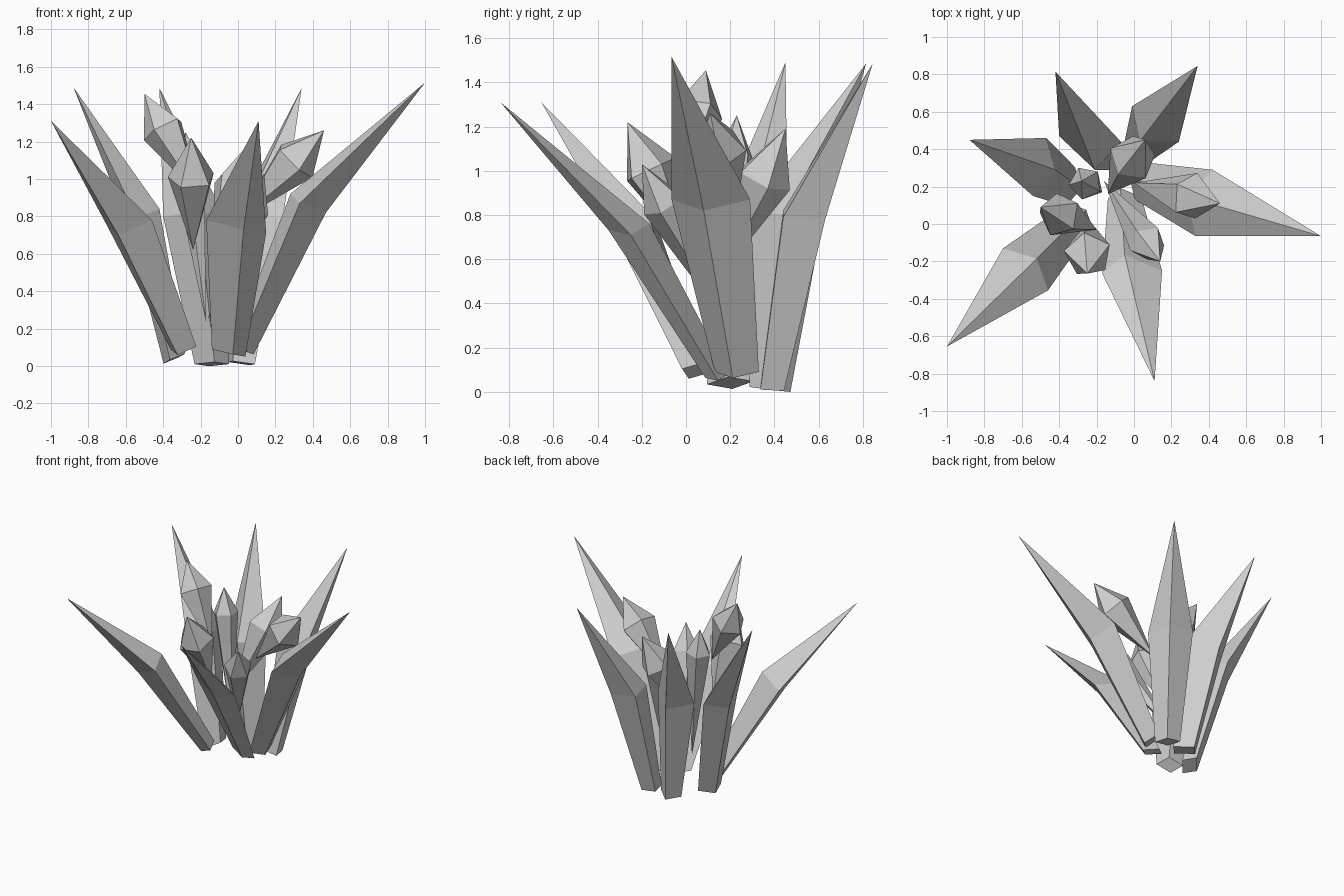
import bpy
import bmesh
from math import cos, sin, tau
from mathutils import Vector

cube = bpy.data.objects.get("Cube")
if cube:
    bpy.data.objects.remove(cube)

grey = bpy.data.materials.new("plain_grey")
grey.use_nodes = True
COLOUR = (0.62, 0.62, 0.62, 1)
grey.diffuse_color = COLOUR
grey.node_tree.nodes["Principled BSDF"].inputs["Base Color"].default_value = COLOUR


def spire(name, rings, tip, root=None):
    """Skin matching rings from bottom to top, closing each end with a point or a flat cap."""
    bm = bmesh.new()
    loops = [[bm.verts.new(p) for p in ring] for ring in rings]
    n = len(loops[0])
    top = bm.verts.new(tip)
    bottom = bm.verts.new(root) if root else None
    for i in range(n):
        j = (i + 1) % n
        for low, high in zip(loops, loops[1:]):
            bm.faces.new((low[i], low[j], high[j], high[i]))
        bm.faces.new((loops[-1][i], loops[-1][j], top))
        if bottom:
            bm.faces.new((loops[0][j], loops[0][i], bottom))
    if not bottom:
        bm.faces.new(loops[0][::-1])
    bmesh.ops.recalc_face_normals(bm, faces=bm.faces[:])
    mesh = bpy.data.meshes.new(name)
    bm.to_mesh(mesh)
    bm.free()
    mesh.materials.append(grey)
    bpy.context.collection.objects.link(bpy.data.objects.new(name, mesh))


def leaf(name, base, side_a, side_b, outer, tip, taper=0.56):
    """Diamond-section leaf, narrow at the base, widest at the bend."""
    a, b, out = Vector(side_a), Vector(side_b), Vector(outer)
    mid = (a + b) / 2
    bend = [a, out, b, a + b - out]
    foot = [Vector(base) + (p - mid) * taper for p in bend]
    spire(name, [foot, bend], tip)


def bud(name, root, tip, radius, turn, share=0.7):
    """Five-sided bud with a short point above and a long one below."""
    root, tip = Vector(root), Vector(tip)
    axis = tip - root
    spin = axis.to_track_quat("Z", "Y")
    ring = [root + axis * share + spin @ Vector((radius * cos(turn + tau * i / 5),
            radius * sin(turn + tau * i / 5), 0)) for i in range(5)]
    spire(name, [ring], tip, root)


# Outer rosette of leaves: base, two bend edges, outer ridge, tip
leaf("side_leaf", (.03, .23, .09), (.33, -.065, .87), (.42, .29, .87), (.47, .08, .82), (1, -.065, 1.515))
leaf("back_leaf_a", (.02, .39, .015), (.24, .44, .79), (-.01, .63, .81), (.2, .63, .78), (.34, .845, 1.485))
leaf("back_leaf_b", (-.14, .38, .01), (-.07, .44, .8), (-.4, .47, .8), (-.26, .62, .78), (-.42, .815, 1.485))
leaf("side_leaf_b", (-.34, .2, .04), (-.47, .46, .81), (-.54, .15, .79), (-.59, .32, .76), (-.88, .45, 1.49), .68)
leaf("front_leaf_a", (-.29, .045, .095), (-.7, -.13, .75), (-.46, -.355, .78), (-.64, -.3, .7), (-1, -.655, 1.31))
leaf("front_leaf_b", (-.05, .14, .07), (-.17, -.265, .78), (.15, -.25, .71), (.03, -.35, .73), (.11, -.84, 1.31))

# Inner cluster of buds: root, tip, radius, twist, ring position
bud("bud_centre", (-.17, .17, .23), (-.28, .23, 1.25), .09, .3, .82)
bud("bud_tall", (-.2, -.03, .9), (-.5, .09, 1.455), .12, 1.2, .66)
bud("bud_front", (-.24, .02, .62), (-.25, -.265, 1.22), .13, .5, .64)
bud("bud_back", (-.14, .16, .53), (.06, .45, 1.19), .13, .2, .66)
bud("bud_side", (.0, .22, .78), (.46, .11, 1.26), .13, 1.2, .66)
bud("bud_small", (-.16, .23, .25), (.14, -.2, 1.03), .1, .4, .77)
